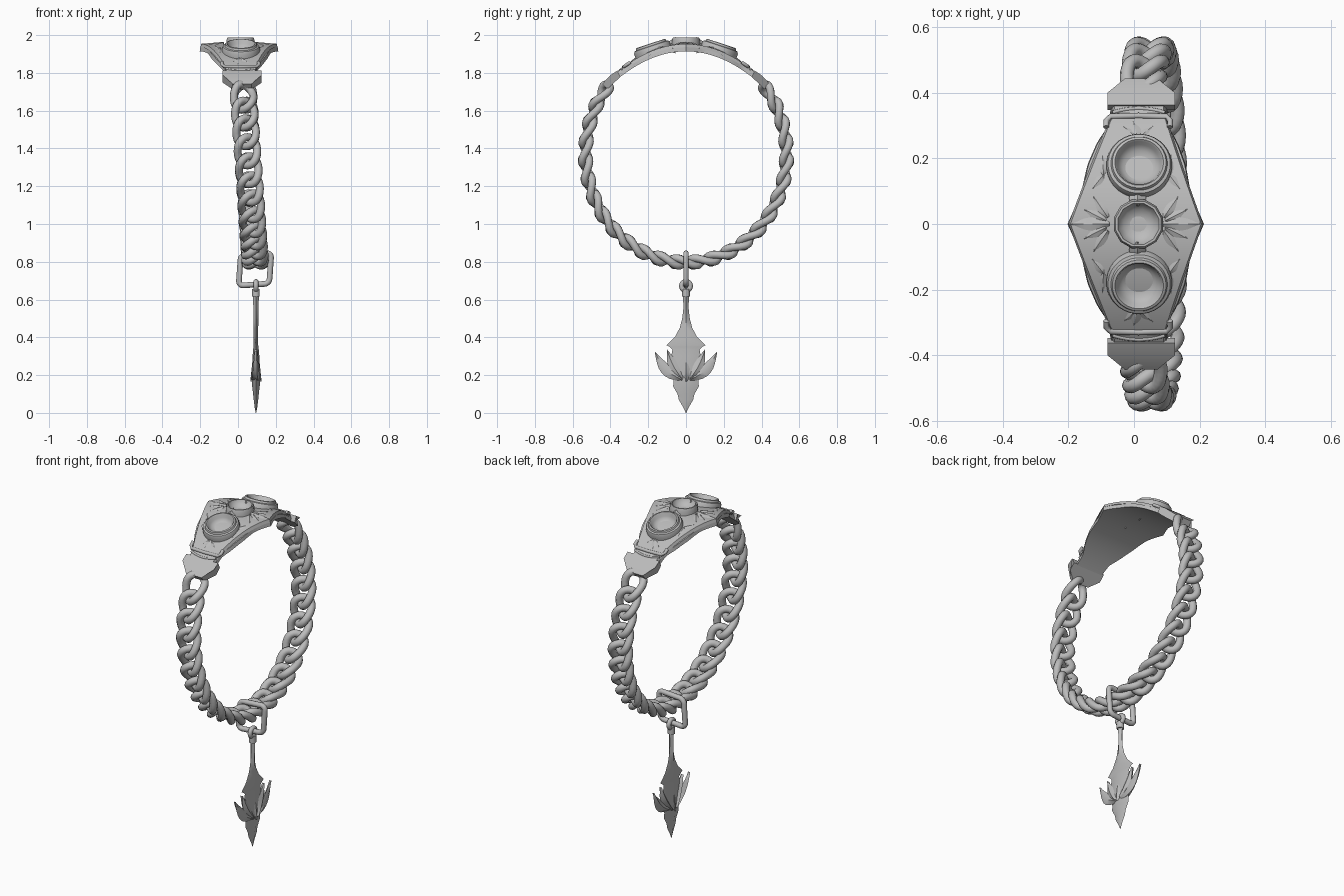
import bpy, bmesh, math
from mathutils import Vector

cube = bpy.data.objects.get("Cube")
if cube:
    bpy.data.objects.remove(cube)

metal = bpy.data.materials.new("grey metal")
metal.use_nodes = True
GREY = (0.5, 0.5, 0.5, 1)
metal.diffuse_color = GREY
metal.node_tree.nodes["Principled BSDF"].inputs["Base Color"].default_value = GREY


def finish(bm, name, angle=40):
    bmesh.ops.remove_doubles(bm, verts=bm.verts, dist=1e-5)
    bmesh.ops.recalc_face_normals(bm, faces=bm.faces)
    me = bpy.data.meshes.new(name)
    bm.to_mesh(me)
    bm.free()
    me.materials.append(metal)
    me.shade_smooth()
    me.set_sharp_from_angle(angle=math.radians(angle))
    ob = bpy.data.objects.new(name, me)
    bpy.context.scene.collection.objects.link(ob)
    return ob


def loft(bm, rows, close_ring=True, close_path=False, caps=True):
    """Skin a list of point rows of equal length."""
    vs = [[bm.verts.new(p) for p in row] for row in rows]
    n, m = len(vs), len(vs[0])
    for i in range(n if close_path else n - 1):
        for j in range(m if close_ring else m - 1):
            a, b = vs[i], vs[(i + 1) % n]
            k = (j + 1) % m
            bm.faces.new((a[j], a[k], b[k], b[j]))
    if caps and close_ring and not close_path:
        bm.faces.new(vs[0])
        bm.faces.new(vs[-1])


def tube(bm, pts, r, ref, closed=True, sides=10):
    """Round wire along a path; ref is never parallel to the path."""
    n, rows = len(pts), []
    for i, p in enumerate(pts):
        nxt = pts[(i + 1) % n] if closed else pts[min(i + 1, n - 1)]
        prv = pts[i - 1] if closed else pts[max(i - 1, 0)]
        t = (nxt - prv).normalized()
        e = t.cross(ref).normalized()
        f = e.cross(t)
        angs = [2 * math.pi * j / sides for j in range(sides)]
        rows.append([p + r * (e * math.cos(a) + f * math.sin(a)) for a in angs])
    loft(bm, rows, True, closed)


def lean(z):
    return 0.005 + 0.07 * (1.955 - z)


def top_z(y):
    return 1.95 - 1.12 * y * y


def on_plate(x, y, h):
    z = top_z(y)
    return Vector((x + lean(z), y, z + h))


def on_charm(y, z, h):
    return Vector((0.095 + h, y, z))


def leaf(bm, place, base, tip, width, height, bend=0, low=0):
    """Pointed blade with a raised middle rib, bent sideways by bend."""
    base, tip = Vector(base), Vector(tip)
    d = tip - base
    side = Vector((-d.y, d.x)).normalized()
    rows = []
    for i in range(9):
        s = i / 8
        w = width * (math.sin(math.pi * s ** 0.8) + 0.25 * (1 - s)) + 0.0005
        c = base + d * s + side * bend * math.sin(math.pi * s)
        l, r = c + side * w, c - side * w
        k = height * (1 - 0.7 * s)
        rows.append([place(l.x, l.y, low + k * 0.4), place(c.x, c.y, low + k),
                     place(r.x, r.y, low + k * 0.4), place(c.x, c.y, low - k)])
    loft(bm, rows)


# Chain of flat twisted links round the loop
bm = bmesh.new()
LINKS = 25
for i in range(LINKS):
    a = math.radians(-122 + 244 * i / (LINKS - 1))
    z = 1.37 - 0.57 * math.cos(a)
    centre = Vector((lean(z) + 0.005, 0.53 * math.sin(a), z))
    along = Vector((0, 0.53 * math.cos(a), 0.57 * math.sin(a))).normalized()
    across = Vector((1, 0, 0))
    out = along.cross(across)
    pts = []
    for j in range(28):
        t = 2 * math.pi * j / 28
        pts.append(centre + along * 0.075 * math.cos(t) + across * 0.052 * math.sin(t)
                   + out * 0.02 * math.sin(2 * t))
    tube(bm, pts, 0.021, out)
finish(bm, "chain_links", 60)


# Curved plate: a wide lower flange and a pointed upper layer
def interp(table, y):
    for (y0, w0), (y1, w1) in zip(table, table[1:]):
        if y <= y1:
            return w0 + (w1 - w0) * (y - y0) / (y1 - y0)
    return table[-1][1]


def layer(name, table, low, high, inset):
    bm = bmesh.new()
    end = table[-1][0]
    rows = []
    for i in range(41):
        y = end * (i - 20) / 20
        w = interp(table, abs(y))
        row = [on_plate(x, y, low) for x in (-w, 0, w)]
        row += [on_plate(x, y, high) for x in (w - inset, 0, inset - w)]
        rows.append(row)
    loft(bm, rows)
    finish(bm, name, 30)


layer("plate_flange", [(0, 0.208), (0.09, 0.168), (0.18, 0.15), (0.25, 0.122),
                       (0.3, 0.09), (0.37, 0.085)], -0.036, -0.014, 0.003)
layer("plate_top", [(0, 0.205), (0.33, 0.084), (0.36, 0.08)], -0.014, 0.003, 0.006)


# End clasps and trim bands, one at each end of the plate
clasp = [(0.347, 1.78, 0.103), (0.363, 1.812, 0.103), (0.4, 1.788, 0.103),
         (0.443, 1.742, 0.05), (0.416, 1.713, 0.05), (0.38, 1.748, 0.103)]
for s, side in ((-1, "front"), (1, "back")):
    bm = bmesh.new()
    loft(bm, [[(0.022 + k * w, s * y, z) for y, z, w in clasp] for k in (-1, 1)])
    finish(bm, side + "_clasp", 20)

    bm = bmesh.new()
    band = [(-0.097, 0.295), (-0.097, 0.315), (-0.085, 0.328), (0, 0.33),
            (0.085, 0.328), (0.097, 0.315), (0.097, 0.295)]
    tube(bm, [on_plate(x, s * y, 0.004) for x, y in band], 0.009, Vector((0, 0, 1)), False)
    arch = [(x * 0.02, 0.352 - 0.0008 * x * x) for x in range(-4, 5)]
    tube(bm, [on_plate(x, s * y, 0.001) for x, y in arch], 0.006, Vector((0, 0, 1)), False)
    finish(bm, side + "_trim_band")


# Hollow stone settings
def setting(name, y, radius, sides, profile, tilt):
    bm = bmesh.new()
    c = on_plate(0.008, y, 0)
    up = Vector((0, math.sin(tilt), math.cos(tilt)))
    ex = Vector((1, 0, 0))
    ey = up.cross(ex)
    rows = []
    for r, h in profile:
        angs = [2 * math.pi * (j + 0.5) / sides for j in range(sides)]
        rows.append([c + up * h + radius * r * (ex * math.cos(a) + ey * math.sin(a))
                     for a in angs])
    loft(bm, rows)
    finish(bm, name, 35)


cup = [(1, -0.015), (1, 0.015), (0.95, 0.027), (0.86, 0.03), (0.82, 0.04), (0.74, 0.042),
       (0.69, 0.036), (0.64, 0.02), (0.5, 0.006), (0.3, -0.002), (0.05, -0.004)]
setting("front_setting", -0.175, 0.1, 32, cup, -0.32)
setting("back_setting", 0.175, 0.1, 32, cup, 0.32)
rim = [(1, -0.01), (1, 0.022), (0.93, 0.038), (0.84, 0.038), (0.79, 0.028),
       (0.6, 0.01), (0.3, 0.002), (0.05, 0)]
setting("middle_setting", 0, 0.077, 12, rim, 0)

# Leaf ornaments on the plate
bm = bmesh.new()
for s in (-1, 1):
    leaf(bm, on_plate, (s * 0.08, 0), (s * 0.2, 0), 0.018, 0.014)
    for k in (-1, 1):
        leaf(bm, on_plate, (s * 0.09, k * 0.01), (s * 0.158, k * 0.045), 0.012, 0.012)
        leaf(bm, on_plate, (s * 0.085, k * 0.02), (s * 0.13, k * 0.085), 0.012, 0.012)
        leaf(bm, on_plate, (s * 0.1, k * 0.15), (s * 0.135, k * 0.105), 0.01, 0.01)
        leaf(bm, on_plate, (s * 0.1, k * 0.15), (s * 0.105, k * 0.215), 0.01, 0.01)
        leaf(bm, on_plate, (s * 0.005, k * 0.265), (s * 0.045, k * 0.298), 0.009, 0.01)
for k in (-1, 1):
    leaf(bm, on_plate, (0, k * 0.262), (-0.015, k * 0.312), 0.014, 0.012)
    leaf(bm, on_plate, (0.005, k * 0.055), (0.005, k * 0.115), 0.022, 0.044)
finish(bm, "plate_leaves", 25)

# Rounded square bail hooked round the chain
bm = bmesh.new()
pts = []
for q in range(4):
    for j in range(6):
        a = math.pi / 2 * (q + j / 5)
        cx = 0.056 * (1 if q in (0, 3) else -1)
        cz = 0.056 * (1 if q in (0, 1) else -1)
        x, z = cx + 0.025 * math.cos(a), cz + 0.025 * math.sin(a)
        pts.append(Vector((0.09 + x + 0.07 * z, 0, 0.76 + z + 0.07 * x)))
tube(bm, pts, 0.015, Vector((0, 1, 0)))
finish(bm, "bail", 60)

# Charm ring and collar
bm = bmesh.new()
ring = [2 * math.pi * j / 20 for j in range(20)]
tube(bm, [Vector((0.095, 0.024 * math.cos(a), 0.672 + 0.024 * math.sin(a))) for a in ring],
     0.013, Vector((1, 0, 0)))
tube(bm, [Vector((0.095, 0, z)) for z in (0.655, 0.635, 0.615)], 0.02,
     Vector((1, 0, 0)), False, 12)
finish(bm, "charm_ring", 60)

# Charm blade: stem, shoulders and pointed tip as one ridged strip
blade = [(0.64, 0.018, 0.016), (0.56, 0.013, 0.014), (0.5, 0.02, 0.013), (0.45, 0.033, 0.012),
         (0.4, 0.06, 0.012), (0.358, 0.103, 0.012), (0.35, 0.088, 0.013), (0.335, 0.072, 0.015),
         (0.3, 0.078, 0.018), (0.2, 0.075, 0.022), (0.17, 0.066, 0.022), (0.14, 0.068, 0.02),
         (0.1, 0.045, 0.015), (0.07, 0.038, 0.012), (0.03, 0.015, 0.007), (0.0, 0.001, 0.001)]
bm = bmesh.new()
loft(bm, [[on_charm(-w, z, 0), on_charm(0, z, h), on_charm(w, z, 0), on_charm(0, z, -h)]
          for z, w, h in blade])
finish(bm, "charm_blade", 50)

# Curled side lobes on both faces of the charm
bm = bmesh.new()
for s in (-1, 1):
    leaf(bm, on_charm, (s * 0.02, 0.175), (s * 0.165, 0.325), 0.026, 0.024, -s * 0.024)
    leaf(bm, on_charm, (s * 0.02, 0.18), (s * 0.1, 0.335), 0.024, 0.028, -s * 0.01)
leaf(bm, on_charm, (0, 0.165), (0, 0.37), 0.028, 0.03)
finish(bm, "charm_lobes", 40)
